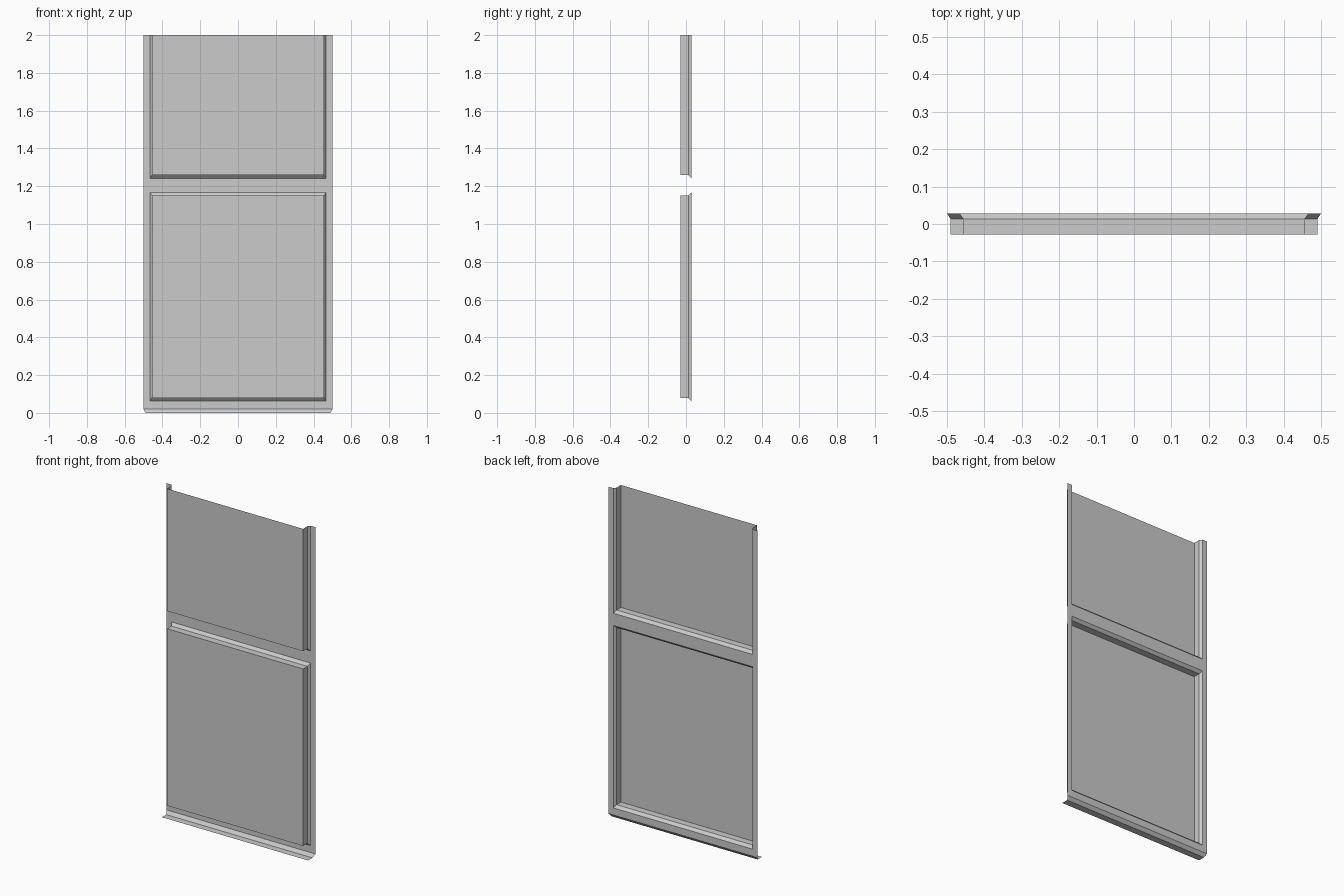
import bpy

if "Cube" in bpy.data.objects:
    bpy.data.objects.remove(bpy.data.objects["Cube"])

W, IN, PX = 0.5, 0.467, 0.456              # frame edge, opening edge, panel edge
BACK, STEP, FRONT = 0.0285, 0.013, -0.0285  # depth levels
BEV, TOP, SILL = 0.0165, 2.0, 0.02


def make(name, verts, faces):
    mesh = bpy.data.meshes.new(name)
    mesh.from_pydata(verts, [], faces)
    obj = bpy.data.objects.new(name, mesh)
    bpy.context.collection.objects.link(obj)
    return obj


def sheet(name, rects):
    """Flat rectangles (x0, x1, z0, z1) on the back plane, facing front."""
    verts, faces = [], []
    for x0, x1, z0, z1 in rects:
        n = len(verts)
        verts += [(x0, BACK, z0), (x1, BACK, z0), (x1, BACK, z1), (x0, BACK, z1)]
        faces.append((n, n + 1, n + 2, n + 3))
    return make(name, verts, faces)


def raised_panel(name, z0, z1, open_top=False):
    """Bevelled rim, straight return and flat face; the top may be left open."""
    verts, faces = [], []
    for x, y, b in ((IN, BACK, 0), (PX, STEP, BEV), (PX, FRONT, BEV)):
        t = z1 if open_top else z1 - b
        verts += [(-x, y, z0 + b), (x, y, z0 + b), (x, y, t), (-x, y, t)]
    for ring in (0, 4):
        for i in range(4):
            if open_top and i == 2:
                continue
            j = (i + 1) % 4
            faces.append((ring + i, ring + j, ring + 4 + j, ring + 4 + i))
    faces.append((8, 9, 10, 11))
    return make(name, verts, faces)


# Flat frame around the two panels
openings = [(0.0625, 1.168), (1.242, TOP)]
sheet("frame", [
    (-W, -IN, SILL, TOP), (IN, W, SILL, TOP),
    (-IN, IN, SILL, openings[0][0]),
    (-IN, IN, openings[0][1], openings[1][0]),
])

# Raised panels
raised_panel("lower_panel", *openings[0])
raised_panel("upper_panel", *openings[1], open_top=True)

# Bottom ledge: sloped strip then a flat lip
verts = []
for x, y, z in ((W, BACK, SILL), (0.49, STEP, 0.0), (0.49, FRONT, 0.0)):
    verts += [(-x, y, z), (x, y, z)]
make("bottom_ledge", verts, [(2, 3, 1, 0), (4, 5, 3, 2)])
